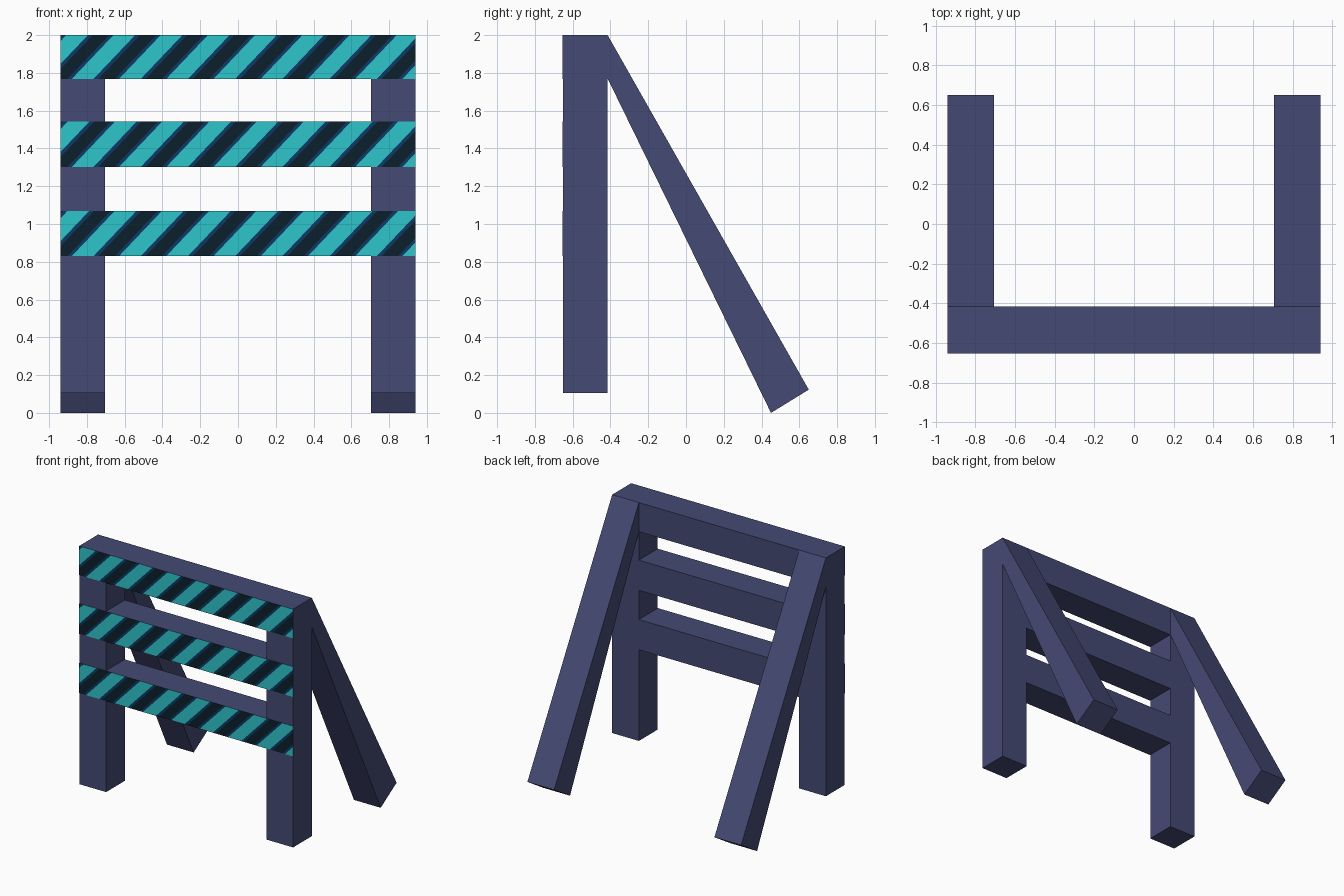
import bpy, bmesh, math
from mathutils import Vector

if "Cube" in bpy.data.objects:
    bpy.data.objects.remove(bpy.data.objects["Cube"])


def material(name, rgb):
    m = bpy.data.materials.new(name)
    m.diffuse_color = (*rgb, 1)
    m.use_nodes = True
    m.node_tree.nodes["Principled BSDF"].inputs["Base Color"].default_value = m.diffuse_color
    return m


FRAME = material("slate_blue", (0.060, 0.068, 0.175))
CYAN = material("cyan", (0.027, 0.56, 0.60))
DARK = material("near_black_teal", (0.0035, 0.014, 0.025))
BLUE = material("deep_blue", (0.004, 0.042, 0.13))

X_IN, X_OUT = 0.705, 0.94
Y_FRONT, Y_BACK = -0.653, -0.415


def finish(name, bm, mats):
    bmesh.ops.recalc_face_normals(bm, faces=bm.faces[:])
    me = bpy.data.meshes.new(name)
    bm.to_mesh(me)
    bm.free()
    for m in mats:
        me.materials.append(m)
    ob = bpy.data.objects.new(name, me)
    bpy.context.collection.objects.link(ob)
    return ob


def prism(profile, x0, x1):
    """Extrude a side profile of (y, z) points from x0 to x1."""
    bm = bmesh.new()
    face = bm.faces.new([bm.verts.new((x0, y, z)) for y, z in profile])
    ext = bmesh.ops.extrude_face_region(bm, geom=[face])["geom"]
    verts = [v for v in ext if isinstance(v, bmesh.types.BMVert)]
    bmesh.ops.translate(bm, verts=verts, vec=(x1 - x0, 0, 0))
    return bm


def rect(y0, y1, z0, z1):
    return [(y0, z0), (y1, z0), (y1, z1), (y0, z1)]


# Upright posts and slanted rear legs, one pair on each side
post = rect(Y_FRONT + 0.003, Y_BACK, 0.105, 1.99)
leg = [(Y_BACK, 2.0), (0.65, 0.123), (0.45, 0.0), (Y_BACK, 1.77)]
for side, s in (("left", -1), ("right", 1)):
    finish(f"front_post_{side}", prism(post, s * X_IN, s * X_OUT), [FRAME])
    finish(f"rear_leg_{side}", prism(leg, s * X_IN, s * X_OUT), [FRAME])

# Diagonal stripes: widths within one period (cyan, blue, dark, blue)
PERIOD, START, SLANT = 0.25, -0.88, 0.95
BANDS = [(0.115, 1), (0.140, 3), (0.228, 2), (0.25, 3)]


def board(name, z0, z1):
    bm = prism(rect(Y_FRONT, Y_BACK, z0, z1), -X_OUT, X_OUT)
    bmesh.ops.recalc_face_normals(bm, faces=bm.faces[:])
    # Cut the front face along every stripe border
    for i in range(-3, 9):
        for end, _ in BANDS:
            fs = [f for f in bm.faces if f.normal.y < -0.9]
            geom = list({e for f in fs for e in f.edges}
                        | {v for f in fs for v in f.verts}) + fs
            bmesh.ops.bisect_plane(
                bm, geom=geom, dist=1e-5,
                plane_co=(START + i * PERIOD + end, 0, z0),
                plane_no=Vector((1, 0, -SLANT)).normalized())
            bm.normal_update()
    # Colour each front strip by its position in the period
    for f in bm.faces:
        if f.normal.y < -0.9:
            c = f.calc_center_median()
            u = (c.x - SLANT * (c.z - z0) - START) % PERIOD
            f.material_index = next(m for end, m in BANDS if u <= end)
    finish(name, bm, [FRAME, CYAN, DARK, BLUE])


# Three striped cross boards
board("top_board", 1.768, 2.0)
board("middle_board", 1.302, 1.542)
board("lower_board", 0.83, 1.07)
